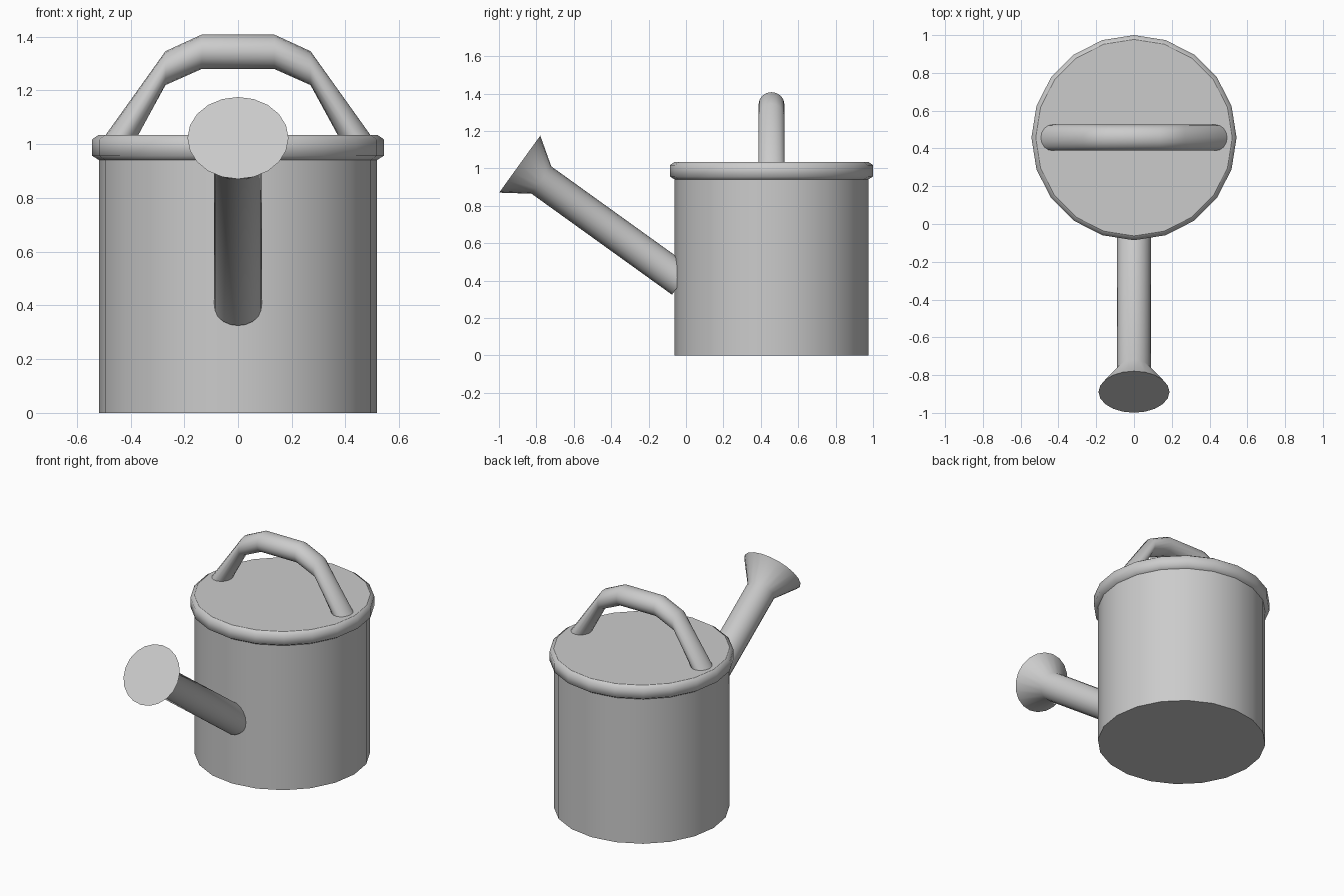
import bpy, bmesh, math
from mathutils import Vector

if "Cube" in bpy.data.objects:
    bpy.data.objects.remove(bpy.data.objects["Cube"])

CY = 0.457  # centre of the can along y


def loft(name, sections, sides):
    """Skin rings given as (centre, u axis, v axis); capped, smooth sides, crisp caps."""
    bm = bmesh.new()
    rings = []
    for c, u, v in sections:
        c, u, v = Vector(c), Vector(u), Vector(v)
        angles = [2 * math.pi * i / sides for i in range(sides)]
        rings.append([bm.verts.new(c + u * math.cos(a) + v * math.sin(a)) for a in angles])
    for a, b in zip(rings, rings[1:]):
        for i in range(sides):
            j = (i + 1) % sides
            bm.faces.new((a[i], a[j], b[j], b[i])).smooth = True
    for ring in (rings[0], rings[-1]):
        for e in bm.faces.new(ring).edges:
            e.smooth = False
    bmesh.ops.recalc_face_normals(bm, faces=bm.faces)
    mesh = bpy.data.meshes.new(name)
    bm.to_mesh(mesh)
    bm.free()
    obj = bpy.data.objects.new(name, mesh)
    bpy.context.collection.objects.link(obj)
    return obj


def turned(name, profile, sides):
    """Round part about the vertical axis of the can from (radius, z) points."""
    return loft(name, [((0, CY, z), (r, 0, 0), (0, r, 0)) for r, z in profile], sides)


# Can body and its thick lid rim
turned("body", [(0.518, 0), (0.518, 0.95)], 20)
turned("lid_rim", [(0.516, 0.94), (0.543, 0.957), (0.543, 1.018), (0.52, 1.034)], 20)

# Spout: tube rising forward, ending in a flared rose
base, neck, tip = (0, -0.022, 0.398), (0, -0.773, 0.938), (0, -0.889, 1.023)
across = Vector((0, 0.585, 0.811))
loft("spout", [(c, (r, 0, 0), across * r)
               for c, r in ((base, 0.09), (neck, 0.09), (tip, 0.188))], 20)

# Arched handle: half the path, mirrored to the other side
half = [((0.441, 1.02), (0.062, 0)), ((0.27, 1.283), (0, 0.063)), ((0.135, 1.344), (0, 0.064))]
path = [((-x, z), (-ux, uz)) for (x, z), (ux, uz) in half] + half[::-1]
loft("handle", [((x, CY, z), (ux, 0, uz), (0, 0.069, 0)) for (x, z), (ux, uz) in path], 16)
